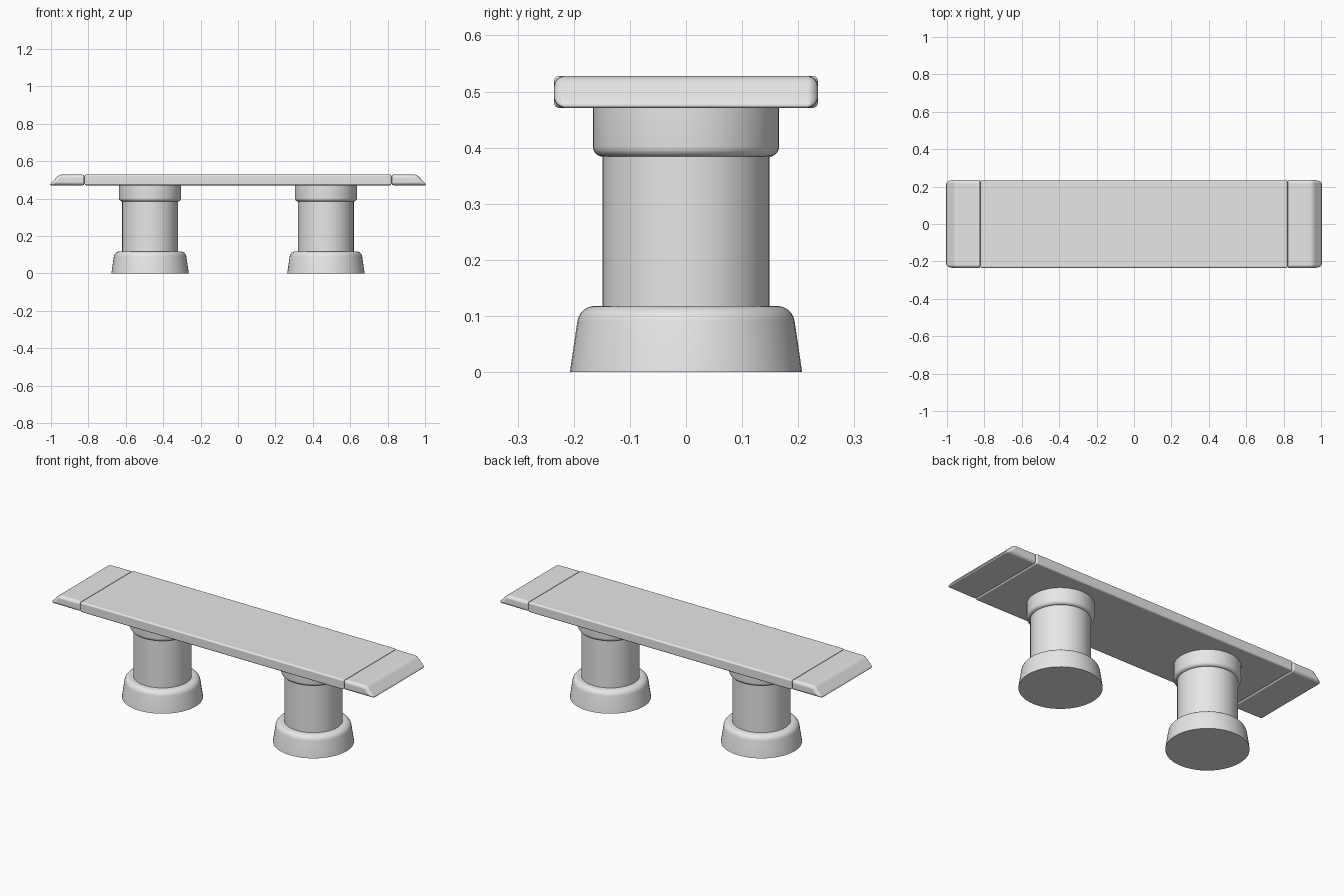
import bpy, bmesh
from math import sin, cos, radians, tau

if "Cube" in bpy.data.objects:
    bpy.data.objects.remove(bpy.data.objects["Cube"], do_unlink=True)

GREY = (0.8, 0.8, 0.8, 1.0)
stone = bpy.data.materials.new("plain_grey")
stone.use_nodes = True
stone.diffuse_color = GREY
stone.node_tree.nodes["Principled BSDF"].inputs["Base Color"].default_value = GREY

SEAT_LOW, SEAT_TOP, HALF_DEPTH = 0.471, 0.528, 0.235


def add_object(name, bm):
    bmesh.ops.recalc_face_normals(bm, faces=bm.faces)
    mesh = bpy.data.meshes.new(name)
    bm.to_mesh(mesh)
    bm.free()
    mesh.materials.append(stone)
    obj = bpy.data.objects.new(name, mesh)
    bpy.context.collection.objects.link(obj)
    return obj


def slab(name, outline):
    """Extrude an x-z outline through the seat depth and round its edges."""
    bm = bmesh.new()
    face = bm.faces.new([bm.verts.new((x, -HALF_DEPTH, z)) for x, z in outline])
    ext = bmesh.ops.extrude_face_region(bm, geom=[face])
    moved = [g for g in ext["geom"] if isinstance(g, bmesh.types.BMVert)]
    bmesh.ops.translate(bm, verts=moved, vec=(0, 2 * HALF_DEPTH, 0))
    for f in bm.faces:
        f.smooth = True
    obj = add_object(name, bm)
    bevel = obj.modifiers.new("rounded_edges", "BEVEL")
    bevel.width = 0.018
    bevel.segments = 4
    bevel.limit_method = "ANGLE"
    bevel.harden_normals = True
    # Tighter rounding where the slabs meet
    weights = obj.data.attributes.new("bevel_weight_edge", "FLOAT", "EDGE")
    verts = obj.data.vertices
    for e in obj.data.edges:
        joint = all(0.8 < abs(verts[v].co.x) < 0.83 for v in e.vertices)
        weights.data[e.index].value = 0.5 if joint else 1.0
    bevel.limit_method = "WEIGHT"


def turned(name, profile, x, sides=48):
    """Revolve an (r, z) profile that starts and ends on the axis."""
    bm = bmesh.new()
    verts = [bm.verts.new((r, 0, z)) for r, z in profile]
    edges = [bm.edges.new(pair) for pair in zip(verts, verts[1:])]
    bmesh.ops.spin(bm, geom=verts + edges, axis=(0, 0, 1), cent=(0, 0, 0),
                   angle=tau, steps=sides, use_duplicate=False)
    bmesh.ops.remove_doubles(bm, verts=bm.verts, dist=0.0001)
    obj = add_object(name, bm)
    obj.location.x = x
    bpy.ops.object.select_all(action="DESELECT")
    obj.select_set(True)
    bpy.context.view_layer.objects.active = obj
    bpy.ops.object.shade_smooth_by_angle(angle=radians(35))


def arc(r, z, radius, start, end, steps=6):
    angles = [radians(start + (end - start) * i / steps) for i in range(steps + 1)]
    return [(r + radius * cos(a), z + radius * sin(a)) for a in angles]


# Seat: long centre slab and two end slabs with sloping outer faces
slab("seat_centre", [(-0.82, SEAT_LOW), (0.82, SEAT_LOW),
                     (0.82, SEAT_TOP), (-0.82, SEAT_TOP)])
for side, s in (("left", 1), ("right", -1)):
    slab(side + "_seat_end", [(s * 0.822, SEAT_LOW), (s * 1.0105, SEAT_LOW),
                              (s * 0.956, SEAT_TOP), (s * 0.822, SEAT_TOP)])

# Round pedestals: flared foot, straight shaft, collar under the seat
for side, x in (("left", 0.47), ("right", -0.47)):
    turned(side + "_foot",
           [(0, 0), (0.207, 0)] + arc(0.162, 0.086, 0.032, 9, 90) + [(0, 0.118)], x)
    turned(side + "_shaft",
           [(0, 0.11), (0.149, 0.11), (0.149, 0.39), (0, 0.39)], x)
    turned(side + "_collar",
           [(0, 0.384)] + arc(0.148, 0.402, 0.018, -90, 0)
           + [(0.166, 0.473), (0, 0.473)], x)
